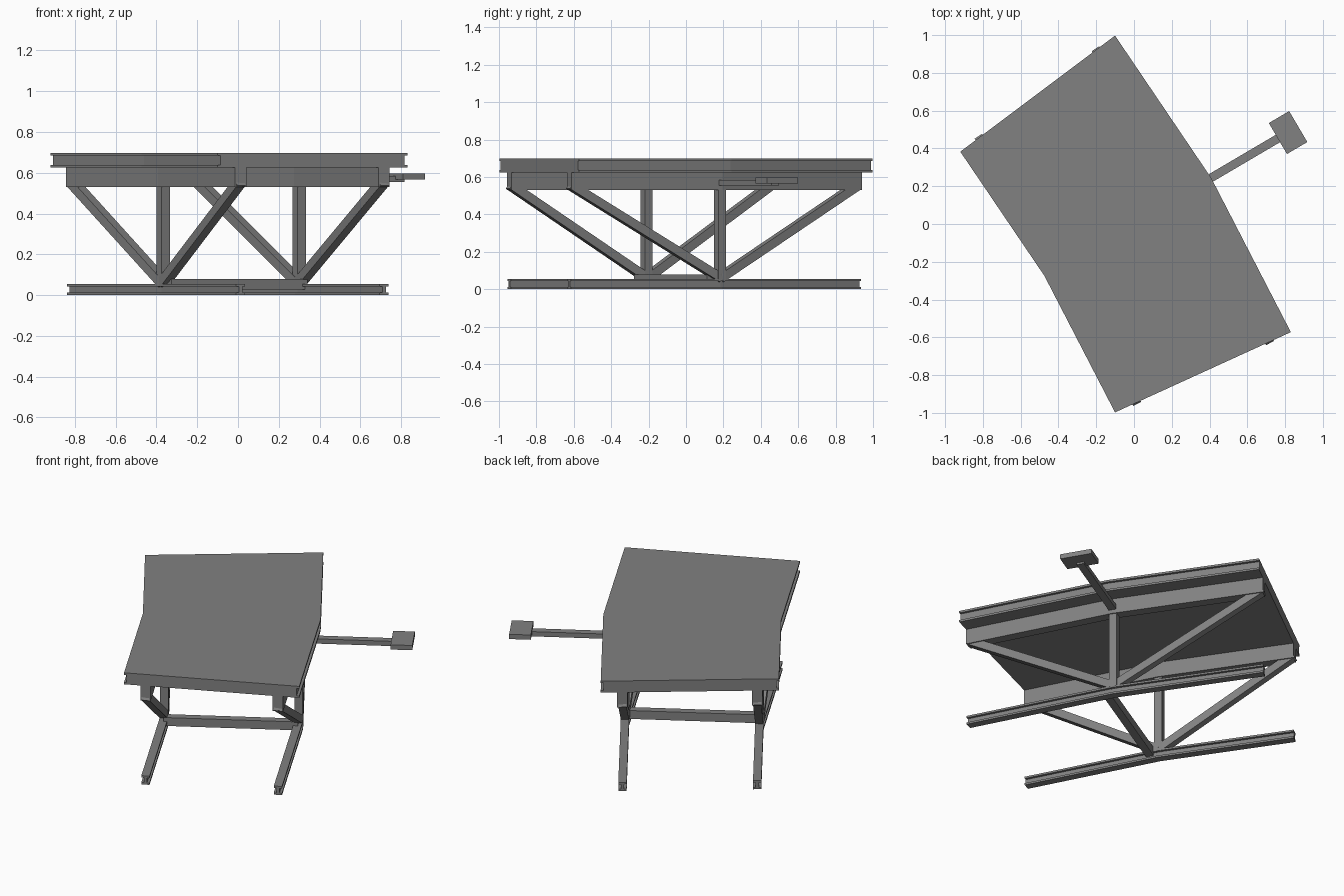
import bpy, bmesh
from mathutils import Vector

old = bpy.data.objects.get("Cube")
if old:
    bpy.data.objects.remove(old, do_unlink=True)

steel = bpy.data.materials.new("steel_grey")
steel.use_nodes = True
GREY = (0.22, 0.22, 0.22, 1)
steel.diffuse_color = GREY
steel.node_tree.nodes["Principled BSDF"].inputs["Base Color"].default_value = GREY

# Bent centreline: back, middle and front stations with their sideways directions
STATIONS = [
    (Vector((-0.51, 0.69, 0)), Vector((0.80, 0.60, 0))),
    (Vector((-0.033, -0.015, 0)), Vector((0.862, 0.507, 0))),
    (Vector((0.365, -0.785, 0)), Vector((0.909, 0.415, 0))),
]
BACK, MID, FRONT = range(3)
UP = Vector((0, 0, 1))
SPACING = 0.387


def spot(station, across, z):
    centre, side = STATIONS[station]
    return centre + side * across + UP * z


def skin(name, rings):
    """Join matching rings of points into a capped solid."""
    bm = bmesh.new()
    loops = [[bm.verts.new(p) for p in ring] for ring in rings]
    for a, b in zip(loops, loops[1:]):
        for i in range(len(a)):
            j = (i + 1) % len(a)
            bm.faces.new((a[i], a[j], b[j], b[i]))
    bm.faces.new(loops[0])
    bm.faces.new(loops[-1])
    bmesh.ops.recalc_face_normals(bm, faces=bm.faces)
    mesh = bpy.data.meshes.new(name)
    bm.to_mesh(mesh)
    bm.free()
    mesh.materials.append(steel)
    obj = bpy.data.objects.new(name, mesh)
    bpy.context.collection.objects.link(obj)


def sweep(name, across, profile):
    """Carry a profile of (sideways, height) points along the bent line."""
    skin(name, [[spot(s, across + u, z) for u, z in profile] for s in range(3)])


def bar(name, start, end, width, height):
    """Straight rectangular bar with square-cut ends."""
    axis = (end - start).normalized()
    side = axis.cross(UP)
    side = side.normalized() if side.length > 0.01 else STATIONS[MID][1]
    rise = side.cross(axis)
    corners = [(-1, -1), (1, -1), (1, 1), (-1, 1)]
    skin(name, [[p + side * a * width / 2 + rise * b * height / 2
                 for a, b in corners] for p in (start, end)])


def i_profile(half, web, low, high, flange):
    right = [(half, low), (half, low + flange), (web, low + flange),
             (web, high - flange), (half, high - flange), (half, high)]
    return right + [(-u, z) for u, z in reversed(right)]


def box_profile(half, low, high):
    return [(-half, low), (half, low), (half, high), (-half, high)]


# Deck with grooved long sides
sweep("deck", 0, i_profile(0.512, 0.497, 0.625, 0.698, 0.013))

# Two mirrored trusses: ground rail, upper beam, post and two braces
for label, sign in (("right", -1), ("left", 1)):
    x = sign * SPACING
    sweep(label + "_ground_rail", x, i_profile(0.024, 0.009, 0, 0.055, 0.012))
    sweep(label + "_upper_beam", x, box_profile(0.03, 0.53, 0.625))
    bar(label + "_post", spot(MID, x, 0.05), spot(MID, x, 0.54), 0.047, 0.047)
    for where, end in (("back", BACK), ("front", FRONT)):
        foot, head = spot(MID, x, 0.06), spot(end, x, 0.56)
        head -= (head - foot).normalized() * 0.005
        bar(label + "_" + where + "_brace", foot, head, 0.047, 0.047)

# Cross tie standing just in front of the posts
along = STATIONS[MID][1]
forward = Vector((along.y, -along.x, 0)) * 0.055
bar("cross_tie", spot(MID, -SPACING, 0.053) + forward,
    spot(MID, SPACING, 0.053) + forward, 0.047, 0.053)

# Side arm carrying a small step plate
bar("side_arm", spot(MID, SPACING, 0.569),
    spot(MID, SPACING + 0.585, 0.569), 0.045, 0.03)
bar("step_plate", spot(MID, SPACING + 0.535, 0.581),
    spot(MID, SPACING + 0.66, 0.581), 0.19, 0.03)
